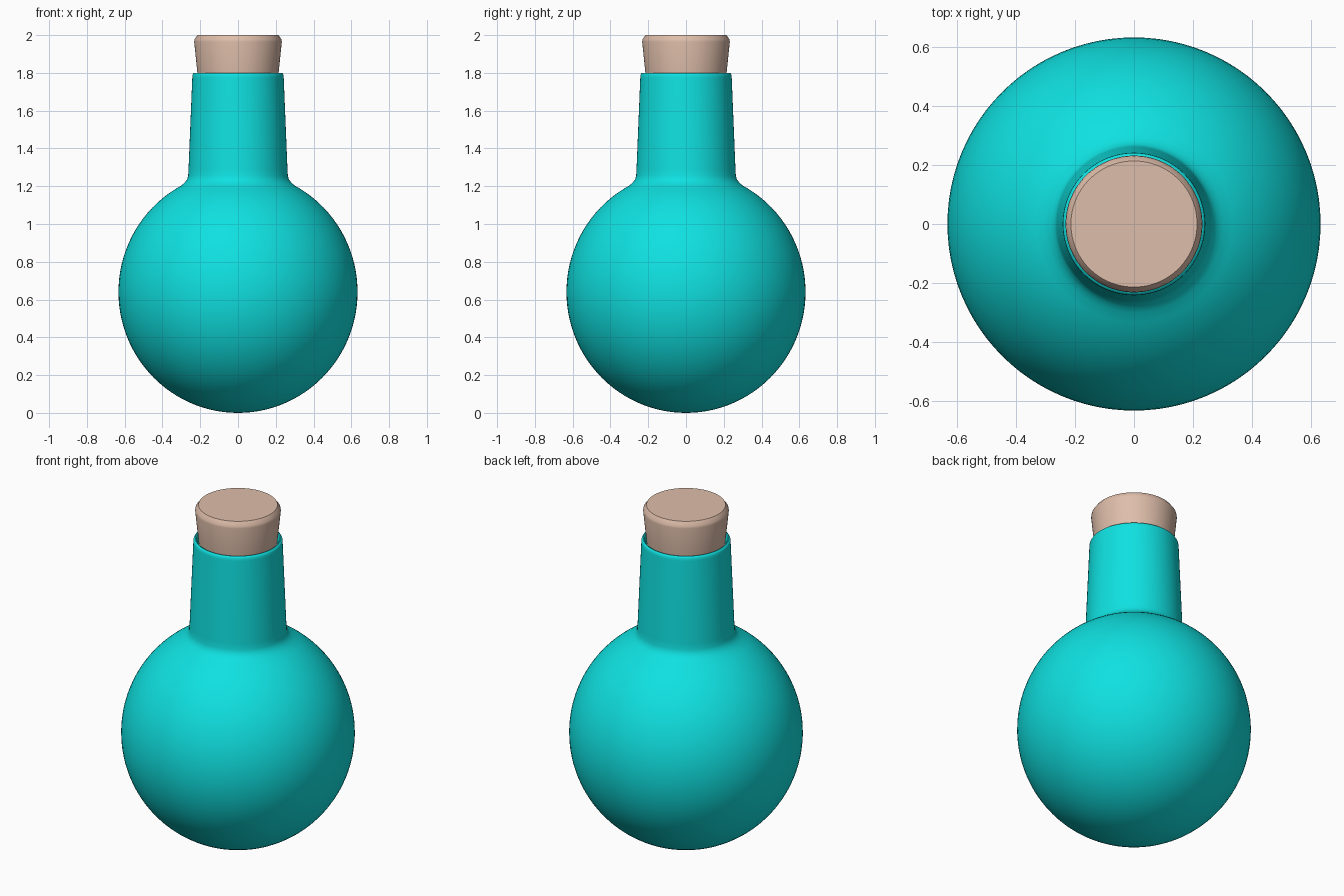
import bpy, bmesh, math

if "Cube" in bpy.data.objects:
    bpy.data.objects.remove(bpy.data.objects["Cube"])

SEGMENTS = 96


def material(name, color):
    m = bpy.data.materials.new(name)
    m.diffuse_color = (*color, 1.0)
    m.use_nodes = True
    m.node_tree.nodes["Principled BSDF"].inputs["Base Color"].default_value = m.diffuse_color
    return m


def lathe(name, profile, mat):
    """Spin a list of (radius, z) points around the z axis."""
    bm = bmesh.new()
    rings = []
    for r, z in profile:
        if r < 1e-5:
            rings.append([bm.verts.new((0, 0, z))])
        else:
            rings.append([bm.verts.new((r * math.cos(2 * math.pi * i / SEGMENTS),
                                        r * math.sin(2 * math.pi * i / SEGMENTS), z))
                          for i in range(SEGMENTS)])
    for a, b in zip(rings, rings[1:]):
        for i in range(SEGMENTS):
            j = (i + 1) % SEGMENTS
            quad = [a[i % len(a)], a[j % len(a)], b[j % len(b)], b[i % len(b)]]
            bm.faces.new(list(dict.fromkeys(quad)))
    bmesh.ops.recalc_face_normals(bm, faces=bm.faces[:])
    mesh = bpy.data.meshes.new(name)
    bm.to_mesh(mesh)
    bm.free()
    mesh.materials.append(mat)
    obj = bpy.data.objects.new(name, mesh)
    bpy.context.collection.objects.link(obj)
    bpy.ops.object.select_all(action='DESELECT')
    obj.select_set(True)
    bpy.context.view_layer.objects.active = obj
    bpy.ops.object.shade_smooth_by_angle(angle=math.radians(35))
    return obj


teal = material("teal_glass", (0.005, 0.75, 0.75))
cork = material("cork_tan", (0.73, 0.51, 0.40))

# Flask: round body, small shoulder fillet, tapered neck, rounded lip, inner bore
R, H = 0.633, 0.64
end = math.pi - math.asin(0.30 / R)
body = [(R * math.sin(end * i / 44), H - H * math.cos(end * i / 44)) for i in range(45)]
shoulder = [(0.282, 1.220), (0.270, 1.235), (0.264, 1.255), (0.262, 1.29)]
lip = [(0.242, 1.775), (0.241, 1.79), (0.237, 1.797), (0.231, 1.80),
       (0.225, 1.798), (0.221, 1.79)]
bore = [(0.214, 1.74), (0.205, 1.60), (0.0, 1.60)]
lathe("flask", body + shoulder + lip + bore, teal)

# Stopper: tapered plug with a chamfered top edge
lathe("stopper", [(0.0, 1.61), (0.200, 1.61), (0.215, 1.80), (0.232, 1.965),
                  (0.230, 1.978), (0.214, 2.0), (0.0, 2.0)], cork)
